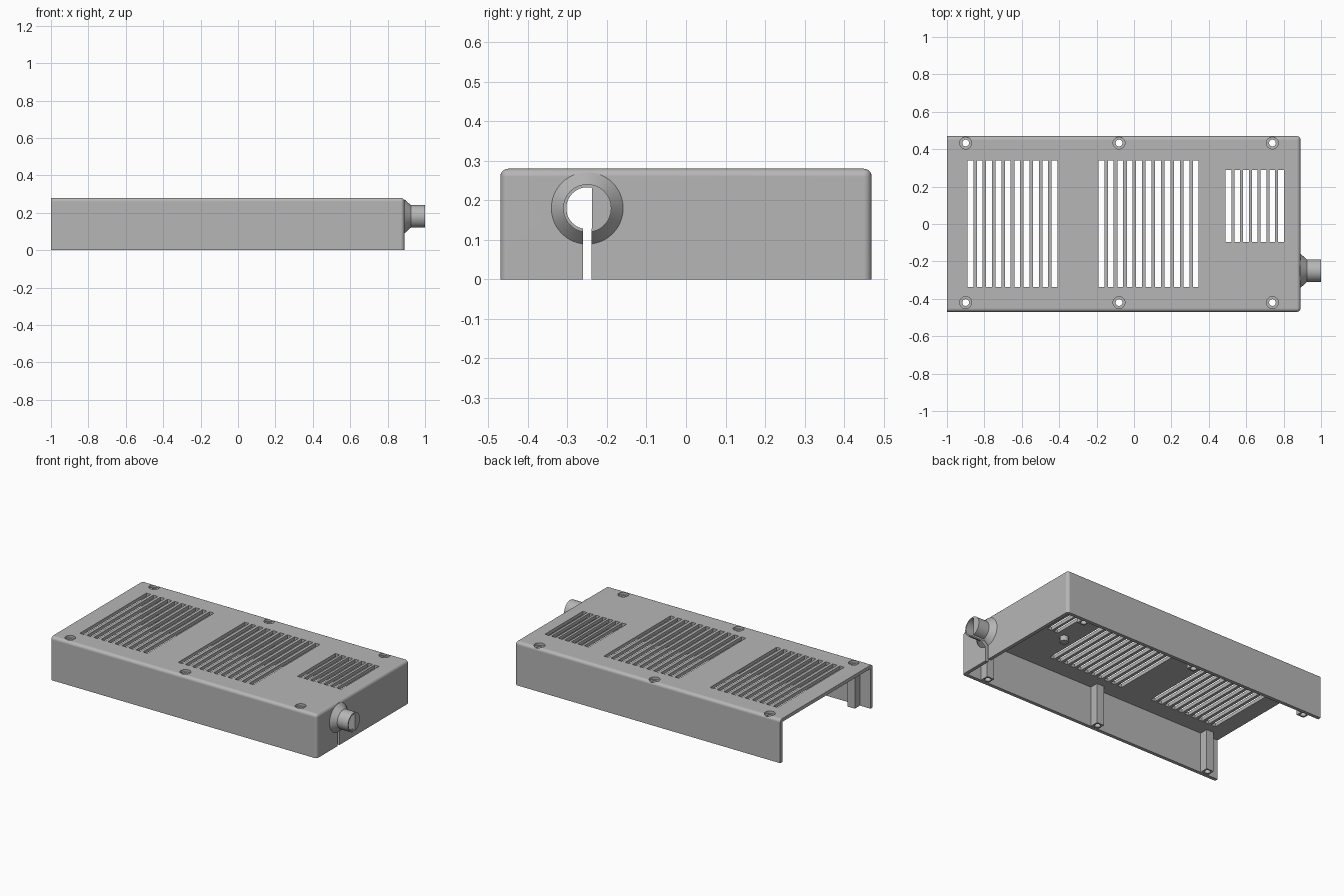
import bpy, bmesh, math
from mathutils import Matrix, Vector

if "Cube" in bpy.data.objects:
    bpy.data.objects.remove(bpy.data.objects["Cube"])

grey = bpy.data.materials.new("plain_grey")
grey.use_nodes = True
grey.diffuse_color = (0.47, 0.47, 0.47, 1)
grey.node_tree.nodes["Principled BSDF"].inputs["Base Color"].default_value = (0.47, 0.47, 0.47, 1)


def box(bm, x, y, z):
    size = Vector((x[1] - x[0], y[1] - y[0], z[1] - z[0]))
    mid = Vector((x[0] + x[1], y[0] + y[1], z[0] + z[1])) / 2
    m = Matrix.Translation(mid) @ Matrix.Diagonal(size).to_4x4()
    bmesh.ops.create_cube(bm, size=1, matrix=m)


def lathe(bm, profile, place, steps=40):
    """Solid of revolution about local z; profile is (radius, height) pairs."""
    rings = []
    for r, h in profile:
        rings.append([bm.verts.new(place @ Vector((r * math.cos(a), r * math.sin(a), h)))
                      for a in (math.tau * i / steps for i in range(steps))])
    for low, high in zip(rings, rings[1:]):
        for i in range(steps):
            j = (i + 1) % steps
            bm.faces.new((low[i], low[j], high[j], high[i]))
    bm.faces.new(rings[0][::-1])
    bm.faces.new(rings[-1])


def make(name, bm):
    bmesh.ops.recalc_face_normals(bm, faces=bm.faces)
    mesh = bpy.data.meshes.new(name)
    bm.to_mesh(mesh)
    bm.free()
    mesh.materials.append(grey)
    ob = bpy.data.objects.new(name, mesh)
    bpy.context.collection.objects.link(ob)
    return ob


def combine(target, tool, operation):
    bpy.context.view_layer.objects.active = target
    mod = target.modifiers.new("combine", "BOOLEAN")
    mod.operation, mod.solver, mod.object = operation, "EXACT", tool
    bpy.ops.object.modifier_apply(modifier=mod.name)
    bpy.data.objects.remove(tool)


END, SIDE, TOP, WALL = 0.89, 0.47, 0.28, 0.022
SCREW_X = (-0.9, -0.08, 0.74)
SCREW_Y = (-0.42, 0.433)
PIPE_Y, PIPE_Z = -0.25, 0.18

# Cover with rounded upper and closed-end edges
bm = bmesh.new()
box(bm, (-1, END), (-SIDE, SIDE), (0, TOP))
edges = []
for e in bm.edges:
    c = (e.verts[0].co + e.verts[1].co) / 2
    on_top, on_end, on_side = c.z > TOP - 0.01, c.x > END - 0.01, abs(c.y) > SIDE - 0.01
    if (on_top and (on_end or on_side)) or (on_end and on_side):
        edges.append(e)
bmesh.ops.bevel(bm, geom=edges, offset=0.02, segments=5, profile=0.5, affect="EDGES")
cover = make("vented_cover", bm)

# Hollow, open below and at one end
bm = bmesh.new()
box(bm, (-1.1, END - WALL), (-SIDE + WALL, SIDE - WALL), (-0.1, TOP - WALL))
combine(cover, make("hollow", bm), "DIFFERENCE")

# Screw posts along both long walls
bm = bmesh.new()
for x in SCREW_X:
    for y in SCREW_Y:
        inner, outer = abs(y) - 0.026, SIDE - 0.008
        ys = (-outer, -inner) if y < 0 else (inner, outer)
        box(bm, (x - 0.026, x + 0.026), ys, (0.001, TOP - 0.008))
combine(cover, make("posts", bm), "UNION")

# Cable pipe with flared root
along_x = Matrix.Translation((0, PIPE_Y, PIPE_Z)) @ Matrix.Rotation(math.pi / 2, 4, "Y")
bm = bmesh.new()
lathe(bm, ((0.091, 0.875), (0.091, END), (0.061, 0.924), (0.061, 1.0)), along_x, 48)
combine(cover, make("pipe", bm), "UNION")

# Vent slots: start, count, pitch, low y, high y
bm = bmesh.new()
for start, count, pitch, low, high in ((-0.89, 10, 0.05, -0.337, 0.34),
                                       (-0.19, 11, 0.0505, -0.337, 0.34),
                                       (0.49, 7, 0.0467, -0.095, 0.29)):
    for i in range(count):
        x = start + i * pitch
        box(bm, (x, x + 0.031), (low, high), (0.2, 0.4))
combine(cover, make("slots", bm), "DIFFERENCE")

# Counterbored screw holes
bm = bmesh.new()
for x in SCREW_X:
    for y in SCREW_Y:
        lathe(bm, ((0.018, -0.1), (0.018, TOP - 0.016), (0.032, TOP - 0.016), (0.032, 0.4)),
              Matrix.Translation((x, y, 0)), 32)
combine(cover, make("screw_holes", bm), "DIFFERENCE")

# Bore with one flat side, then the cable slit below it
bm = bmesh.new()
lathe(bm, ((0.053, 0.8), (0.053, 1.1)), along_x, 48)
bmesh.ops.bisect_plane(bm, geom=bm.verts[:] + bm.edges[:] + bm.faces[:],
                       plane_co=(0, PIPE_Y + 0.0115, 0), plane_no=(0, 1, 0), clear_outer=True)
bmesh.ops.holes_fill(bm, edges=[e for e in bm.edges if e.is_boundary])
combine(cover, make("bore", bm), "DIFFERENCE")
bm = bmesh.new()
box(bm, (0.8, 1.1), (PIPE_Y - 0.011, PIPE_Y + 0.0105), (-0.1, PIPE_Z))
combine(cover, make("slit", bm), "DIFFERENCE")

# Small stud hanging under the top
bm = bmesh.new()
lathe(bm, ((0.025, TOP - 0.055), (0.025, TOP - 0.01)), Matrix.Translation((0.43, -0.11, 0)), 24)
stud = make("inner_stud", bm)

for ob in (cover, stud):
    bpy.ops.object.select_all(action="DESELECT")
    ob.select_set(True)
    bpy.context.view_layer.objects.active = ob
    bpy.ops.object.shade_smooth_by_angle(angle=math.radians(30))
    mod = ob.modifiers.new("even_shading", "WEIGHTED_NORMAL")
    mod.keep_sharp = True
